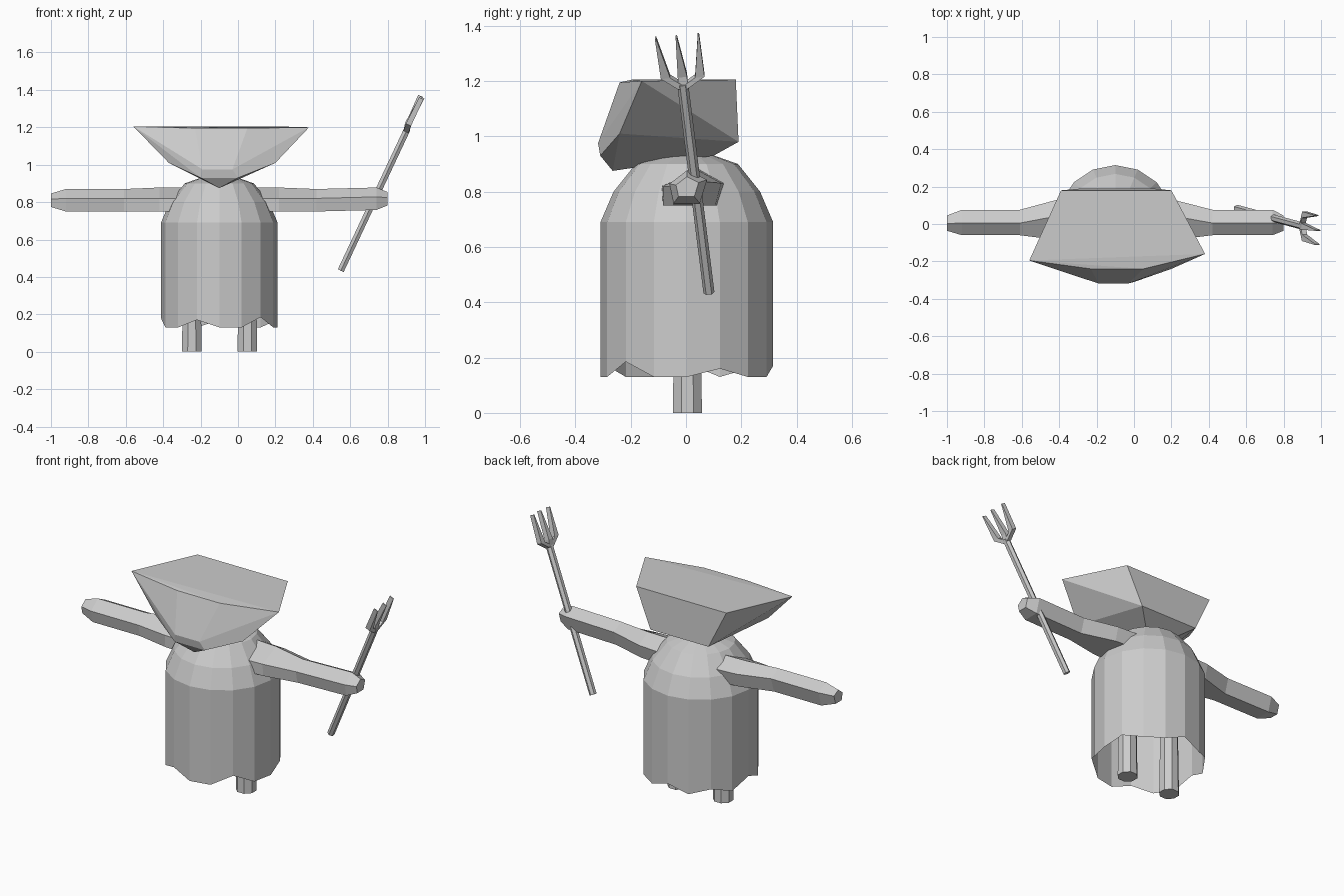
import bpy, bmesh, math
from mathutils import Vector

if "Cube" in bpy.data.objects:
    bpy.data.objects.remove(bpy.data.objects["Cube"])

grey = bpy.data.materials.new("plain grey")
grey.diffuse_color = (0.6, 0.6, 0.6, 1)
grey.use_nodes = True
grey.node_tree.nodes["Principled BSDF"].inputs["Base Color"].default_value = grey.diffuse_color


def finish(name, bm):
    bmesh.ops.recalc_face_normals(bm, faces=bm.faces)
    me = bpy.data.meshes.new(name)
    bm.to_mesh(me)
    bm.free()
    me.materials.append(grey)
    ob = bpy.data.objects.new(name, me)
    bpy.context.collection.objects.link(ob)
    return ob


def loft(name, rings, cap_start=True, cap_end=True):
    """Skin a list of equal-sized point rings."""
    bm = bmesh.new()
    rows = [[bm.verts.new(p) for p in r] for r in rings]
    n = len(rows[0])
    for a, b in zip(rows, rows[1:]):
        for i in range(n):
            j = (i + 1) % n
            bm.faces.new((a[i], a[j], b[j], b[i]))
    if cap_start:
        bm.faces.new(rows[0])
    if cap_end:
        bm.faces.new(rows[-1])
    return finish(name, bm)


def circle(cx, cy, z, r, n, phase=0.0):
    return [(cx + r * math.cos(phase + math.tau * k / n),
             cy + r * math.sin(phase + math.tau * k / n), z) for k in range(n)]


# Cloak: 16-sided open shell with a ragged hem
hem = [.13, .16, .13, .13, .17, .13, .16, .13, .18, .13, .13, .17, .13, .13, .185, .13]
bottom = [(x, y, h) for (x, y, _), h in zip(circle(-.1, 0.003, 0, .312, 16), hem)]
profile = [(.69, .312), (.80, .265), (.90, .185), (.93, .10)]
loft("cloak", [bottom] + [circle(-.1, 0.003, z, r, 16) for z, r in profile], cap_start=False)

# Legs
for side, x in (("left", -.247), ("right", .05)):
    loft(side + "_leg", [circle(x, .005, 0, .057, 8, math.pi / 8),
                         circle(x, .005, .45, .05, 8, math.pi / 8)])

# Arms: five-sided section, wider at the shoulder
section = [(.005, .06), (-.06, .01), (-.045, -.06), (.05, -.06), (.076, .025)]
root = [(.05, .07), (-.09, .01), (-.09, -.06), (.12, -.06), (.14, .02)]


def arm_ring(x, pts, scale, zc):
    return [(x, y * scale, zc + z * scale) for y, z in pts]


for name, xs, lift in (("left_arm", (-.25, -.42, -.61, -.92, -1.0), 0),
                       ("right_arm", (.05, .22, .42, .74, .80), .008)):
    mid = [((a[0] * .6 + b[0] * .4), (a[1] * .6 + b[1] * .4)) for a, b in zip(root, section)]
    loft(name, [arm_ring(xs[0], root, 1, .81),
                arm_ring(xs[1], [((a[0] + r[0]) / 2, (a[1] + r[1]) / 2) for a, r in zip(mid, root)], 1, .81),
                arm_ring(xs[2], section, 1, .81),
                arm_ring(xs[3], section, 1, .81 + lift),
                arm_ring(xs[4], section, .6, .81 + lift)])

# Wide flared hood: hull of rim, middle ring, lower ring and pointed chin
hood_points = [
    (-.39, .18, 1.205), (.2, .18, 1.205), (.38, -.16, 1.2), (.05, -.24, 1.195),
    (-.23, -.24, 1.195), (-.56, -.195, 1.205),
    (-.28, .19, .98), (.1, .19, .98), (.2, -.24, 1.01), (-.03, -.318, .975),
    (-.19, -.318, .975), (-.37, -.24, 1.01),
    (-.2, .1, .93), (0, .1, .93), (0, -.31, .93), (-.2, -.31, .93),
    (-.1, -.265, .875)]
bm = bmesh.new()
for p in hood_points:
    bm.verts.new(p)
bmesh.ops.convex_hull(bm, input=bm.verts)
bmesh.ops.dissolve_limit(bm, angle_limit=math.radians(4), verts=bm.verts, edges=bm.edges)
finish("hood", bm)


# Fork: frame along the shaft; side axis spreads the tines
low, head = Vector((.55, .083, .435)), Vector((.905, -.012, 1.19))
axis = (head - low).normalized()
flat = axis.cross(Vector((0, 1, 0))).normalized()
side = flat.cross(axis).normalized()


def tine_ring(p, wide, thick):
    return [p + side * a * wide / 2 + flat * b * thick / 2
            for a, b in ((1, 1), (-1, 1), (-1, -1), (1, -1))]


def shaft_ring(p, r):
    return [p + (side * math.cos(k * math.tau / 6) + flat * math.sin(k * math.tau / 6)) * r
            for k in range(6)]


loft("fork_shaft", [shaft_ring(low, .02), shaft_ring(head, .02)])
for name, base, tip in (("middle_tine", (.908, -.013, 1.22), (.985, -.035, 1.36)),
                        ("front_tine", (.912, -.074, 1.215), (.98, -.11, 1.355)),
                        ("back_tine", (.912, .05, 1.22), (.975, .045, 1.368))):
    base, tip = Vector(base), Vector(tip)
    loft(name, [tine_ring(head - axis * .015, .035, .03), tine_ring(base, .034, .03),
                tine_ring(tip, .005, .026)])
